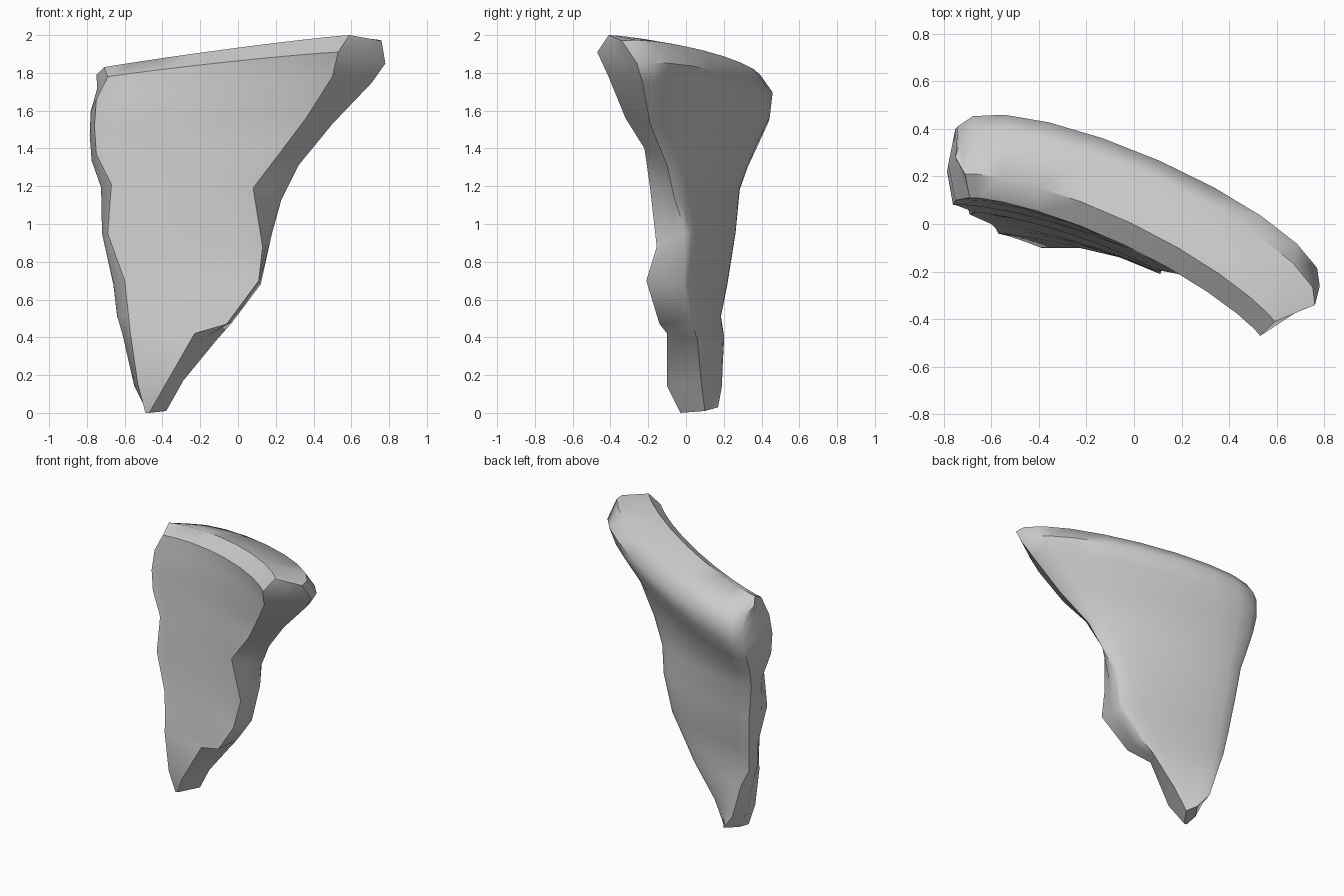
import bpy
import bmesh
import math
from mathutils import Vector

cube = bpy.data.objects.get("Cube")
if cube:
    bpy.data.objects.remove(cube, do_unlink=True)

COLUMNS = 11             # points across each curved wall
INNER_CURVE = 0.055      # bow of each wall per squared chord length
OUTER_CURVE = 0.076
CROWN_RISE = 0.15        # upward share of the bow

# Four broken corner edges, each running from the bottom tip to the rim
front_left = [(-.49, -.03, 0), (-.53, -.05, .15), (-.57, -.04, .42), (-.58, -.02, .52),
              (-.60, 0, .70), (-.69, .04, .95), (-.67, .05, 1.21), (-.75, .08, 1.37),
              (-.76, .08, 1.52), (-.75, .10, 1.66), (-.69, .11, 1.78), (-.71, .21, 1.83)]
front_right = [(-.47, -.03, 0), (-.39, -.10, .14), (-.23, -.10, .42), (-.06, -.14, .47),
               (.11, -.21, .70), (.13, -.155, .88), (.08, -.19, 1.19), (.24, -.22, 1.40),
               (.36, -.32, 1.56), (.50, -.41, 1.78), (.53, -.47, 1.91), (.59, -.41, 2)]
back_right = [(-.38, .10, .01), (-.29, .08, .17), (-.11, .06, .39), (-.03, .03, .48),
              (.12, -.01, .68), (.18, 0, .95), (.23, -.06, 1.13), (.32, -.10, 1.31),
              (.50, -.19, 1.53), (.71, -.23, 1.75), (.78, -.26, 1.85), (.76, -.34, 1.97)]
back_left = [(-.42, .17, .03), (-.51, .19, .14), (-.59, .20, .40), (-.64, .18, .51),
             (-.66, .21, .68), (-.69, .25, .95), (-.72, .27, 1.18), (-.74, .31, 1.30),
             (-.75, .36, 1.42), (-.75, .40, 1.53), (-.74, .41, 1.66), (-.73, .35, 1.75)]


def curved_row(left, right, curve, fullness):
    """Points from left to right, bowed outward like the wall of a round vessel."""
    left, right = Vector(left), Vector(right)
    chord = right - left
    flat = Vector((chord.x, chord.y, 0))
    outward = Vector((-flat.y, flat.x, 0)).normalized() + Vector((0, 0, CROWN_RISE))
    bow = curve * flat.length_squared
    row = []
    for i in range(COLUMNS):
        # Closer spacing near the ends keeps the turned corners round
        t = (1 - math.cos(math.pi * i / (COLUMNS - 1))) / 2
        row.append(left + chord * t + outward * bow * abs(4 * t * (1 - t)) ** fullness)
    return row


def level_ring(fl, fr, br, bl):
    """Closed section: inner wall, right break, outer wall, left break."""
    right_mid = (Vector(fr) + Vector(br)) / 2
    left_mid = (Vector(fl) + Vector(bl)) / 2 - Vector((0.03, 0, 0))
    inner_row = curved_row(fl, fr, INNER_CURVE, 0.8)
    outer_row = curved_row(bl, br, OUTER_CURVE, 0.5)
    return inner_row + [right_mid] + outer_row[::-1] + [left_mid]


bm = bmesh.new()
rings = [[bm.verts.new(p) for p in level_ring(*corners)]
         for corners in zip(front_left, front_right, back_right, back_left)]

# Walls and broken ends
size = len(rings[0])
for low, high in zip(rings, rings[1:]):
    for i in range(size):
        j = (i + 1) % size
        bm.faces.new((low[i], low[j], high[j], high[i]))

# Rim crown, closed between the inner and outer rows
top = rings[-1]
inner = top[:COLUMNS]
outer = top[COLUMNS + 1:-1][::-1]
for i in range(COLUMNS - 1):
    bm.faces.new((inner[i], inner[i + 1], outer[i + 1], outer[i]))
bm.faces.new((inner[-1], top[COLUMNS], outer[-1]))
bm.faces.new((outer[0], top[-1], inner[0]))

# Bottom tip
bm.faces.new(rings[0][::-1])
bmesh.ops.recalc_face_normals(bm, faces=bm.faces[:])

mesh = bpy.data.meshes.new("vessel_rim_shard")
bm.to_mesh(mesh)
bm.free()
shard = bpy.data.objects.new("vessel_rim_shard", mesh)
bpy.context.collection.objects.link(shard)

# Plain clay colour
clay = bpy.data.materials.new("light_grey_clay")
clay.use_nodes = True
grey = (0.6, 0.6, 0.6, 1)
clay.diffuse_color = grey
clay.node_tree.nodes["Principled BSDF"].inputs["Base Color"].default_value = grey
mesh.materials.append(clay)

# Smooth walls, crisp broken edges
bpy.ops.object.select_all(action="DESELECT")
shard.select_set(True)
bpy.context.view_layer.objects.active = shard
bpy.ops.object.shade_smooth_by_angle(angle=math.radians(48))
